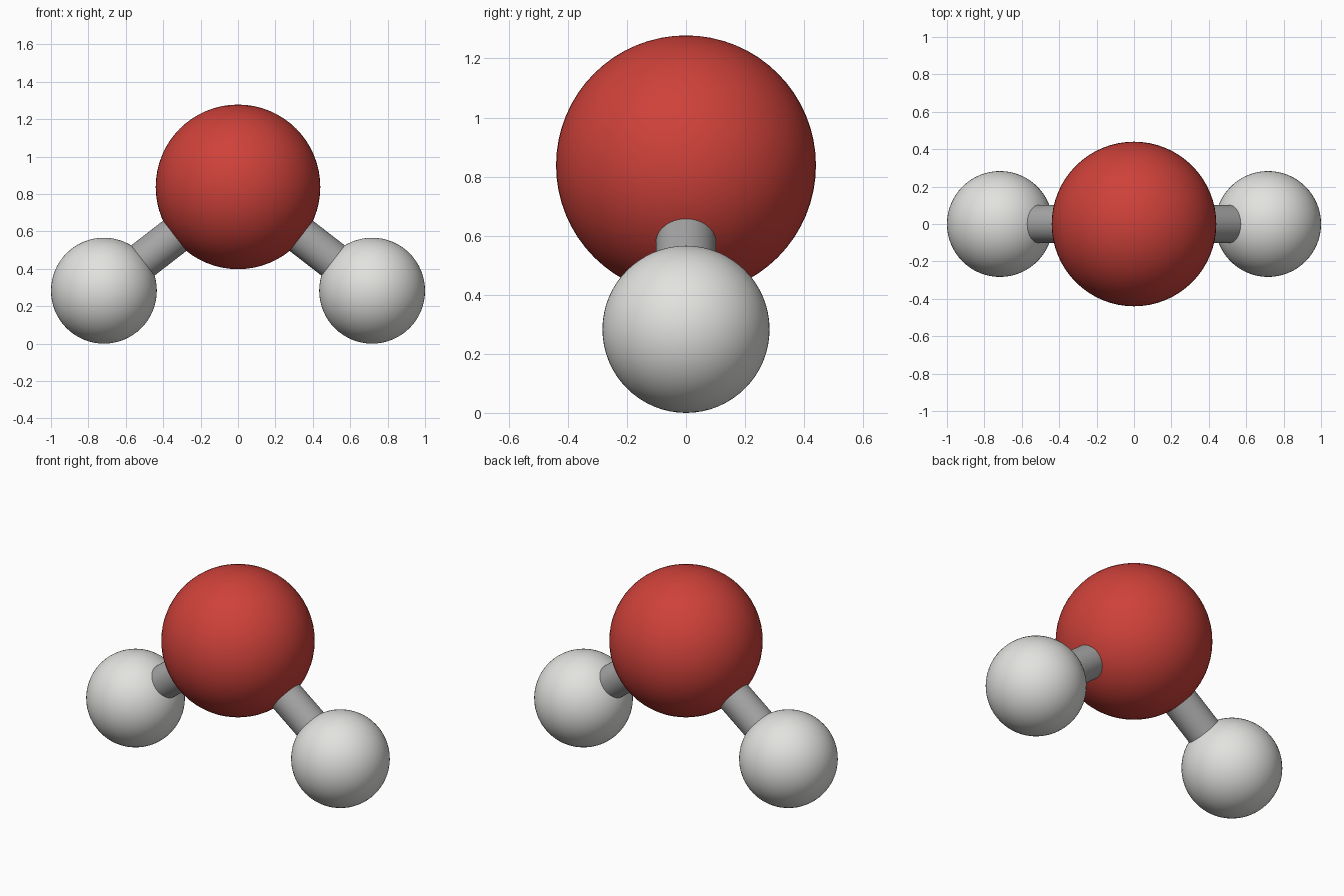
import bpy
from mathutils import Vector

if "Cube" in bpy.data.objects:
    bpy.data.objects.remove(bpy.data.objects["Cube"])


def material(name, color):
    m = bpy.data.materials.new(name)
    m.diffuse_color = (*color, 1.0)
    m.use_nodes = True
    m.node_tree.nodes["Principled BSDF"].inputs["Base Color"].default_value = m.diffuse_color
    return m


red = material("red", (0.62, 0.053, 0.042))
white = material("off_white", (0.76, 0.76, 0.74))
grey = material("bond_grey", (0.38, 0.38, 0.38))


def finish(name, mat):
    ob = bpy.context.object
    ob.name = name
    ob.data.materials.append(mat)
    bpy.ops.object.shade_smooth_by_angle()


def ball(name, center, radius, mat):
    bpy.ops.mesh.primitive_uv_sphere_add(
        segments=64, ring_count=32, radius=radius, location=center)
    finish(name, mat)


def rod(name, a, b, radius, mat):
    d = b - a
    bpy.ops.mesh.primitive_cylinder_add(
        vertices=48, radius=radius, depth=d.length, location=(a + b) / 2,
        rotation=d.to_track_quat('Z', 'Y').to_euler())
    finish(name, mat)


# Large centre atom
centre = Vector((0, 0, 0.838))
ball("large_atom", centre, 0.44, red)

# Two small atoms, each joined to the centre by a rod
for side, label in ((-1, "left"), (1, "right")):
    end = Vector((side * 0.717, 0, 0.283))
    ball(label + "_small_atom", end, 0.283, white)
    rod(label + "_bond", centre, end, 0.102, grey)
